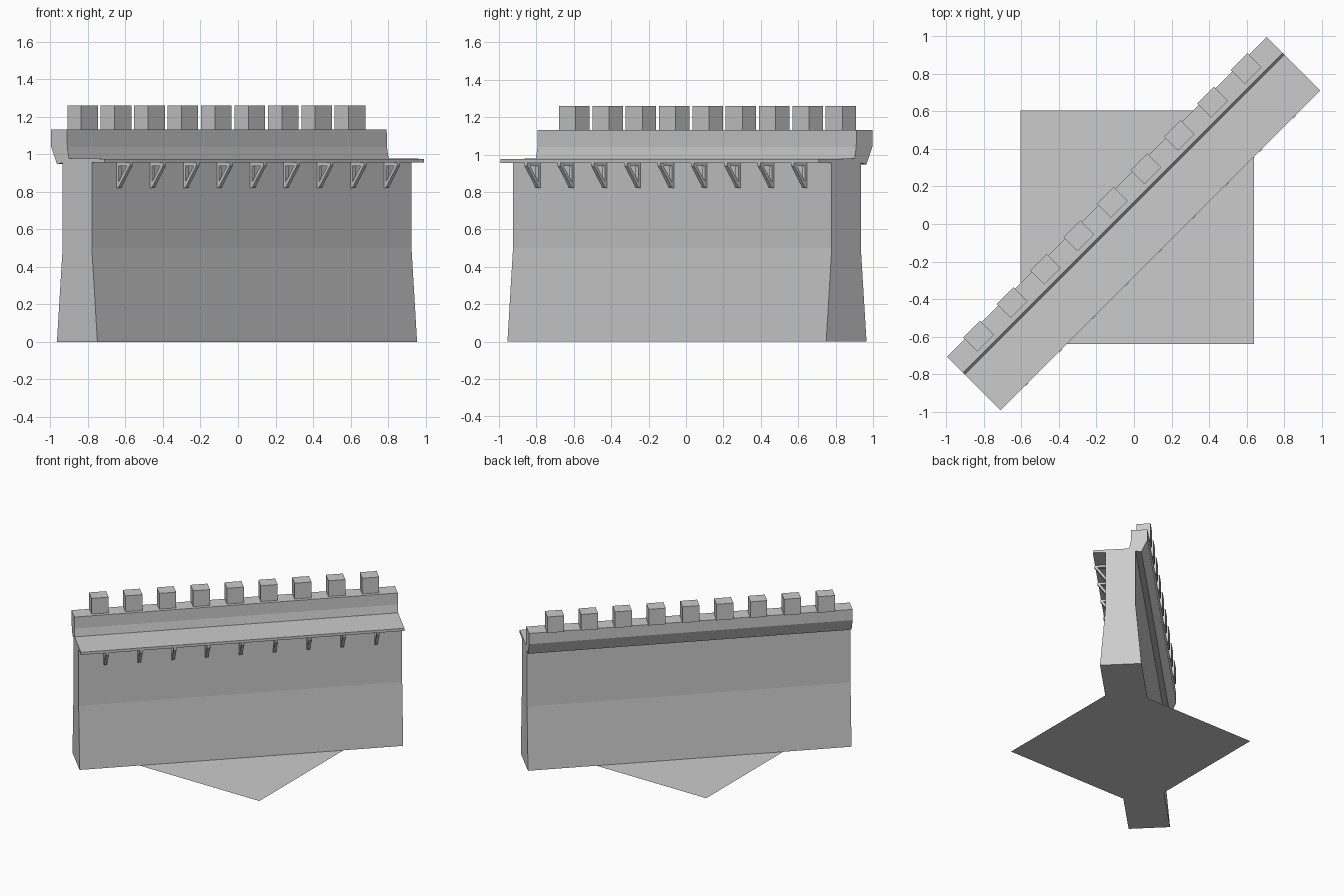
import bpy, bmesh, math
from mathutils import Matrix

cube = bpy.data.objects.get("Cube")
if cube:
    bpy.data.objects.remove(cube, do_unlink=True)

stone = bpy.data.materials.new("grey_stone")
stone.use_nodes = True
GREY = (0.6, 0.6, 0.6, 1)
stone.diffuse_color = GREY
stone.node_tree.nodes["Principled BSDF"].inputs["Base Color"].default_value = GREY

# The wall runs along the diagonal of the ground square
DIAGONAL = Matrix.Rotation(math.radians(45), 4, 'Z')


def finish(name, bm, turn=True):
    if turn:
        bm.transform(DIAGONAL)
    mesh = bpy.data.meshes.new(name)
    bm.to_mesh(mesh)
    bm.free()
    mesh.materials.append(stone)
    obj = bpy.data.objects.new(name, mesh)
    bpy.context.collection.objects.link(obj)
    return obj


def add_prism(bm, profile, start, end):
    """Extrude an (inward, height) outline along the wall."""
    verts = [bm.verts.new((start, -v, z)) for v, z in profile]
    face = bm.faces.new(verts)
    grown = bmesh.ops.extrude_face_region(bm, geom=[face])["geom"]
    moved = [g for g in grown if isinstance(g, bmesh.types.BMVert)]
    bmesh.ops.translate(bm, verts=moved, vec=(end - start, 0, 0))
    bmesh.ops.recalc_face_normals(bm, faces=bm.faces)


def rect(v0, v1, z0, z1):
    return [(v0, z0), (v1, z0), (v1, z1), (v0, z1)]


HALF = 1.205
COUNT = 9
SPACING = 0.252
stations = [(i - (COUNT - 1) / 2) * SPACING for i in range(COUNT)]

# Wall with battered foot, walkway ledge and overhanging parapet
section = [(0.145, 0), (0.103, 0.5), (0.103, 0.955), (0.198, 0.955),
           (0.198, 0.976), (-0.07, 0.978), (-0.082, 1.04), (-0.084, 1.132),
           (-0.205, 1.132), (-0.205, 1.045), (-0.16, 0.947),
           (-0.117, 0.955), (-0.117, 0.5), (-0.16, 0)]
bm = bmesh.new()
add_prism(bm, section, -HALF, HALF)
finish("wall", bm)

# Merlons along the parapet
for i, u in enumerate(stations):
    bm = bmesh.new()
    add_prism(bm, rect(-0.216, -0.111, 1.13, 1.26), u - 0.063, u + 0.063)
    finish(f"merlon_{i + 1}", bm)

# Timber brackets under the walkway: post, beam and diagonal brace
post = rect(0.1, 0.118, 0.82, 0.955)
beam = rect(0.1, 0.203, 0.938, 0.956)
brace = [(0.116, 0.82), (0.203, 0.94), (0.182, 0.94), (0.112, 0.845)]
for i, u in enumerate(stations):
    bm = bmesh.new()
    for outline in (post, beam, brace):
        add_prism(bm, outline, u - 0.011, u + 0.011)
    finish(f"bracket_{i + 1}", bm)

# Flat ground square
bm = bmesh.new()
corners = [(-0.605, -0.64), (0.64, -0.64), (0.64, 0.605), (-0.605, 0.605)]
bm.faces.new([bm.verts.new((x, y, 0)) for x, y in corners])
finish("ground_square", bm, turn=False)
